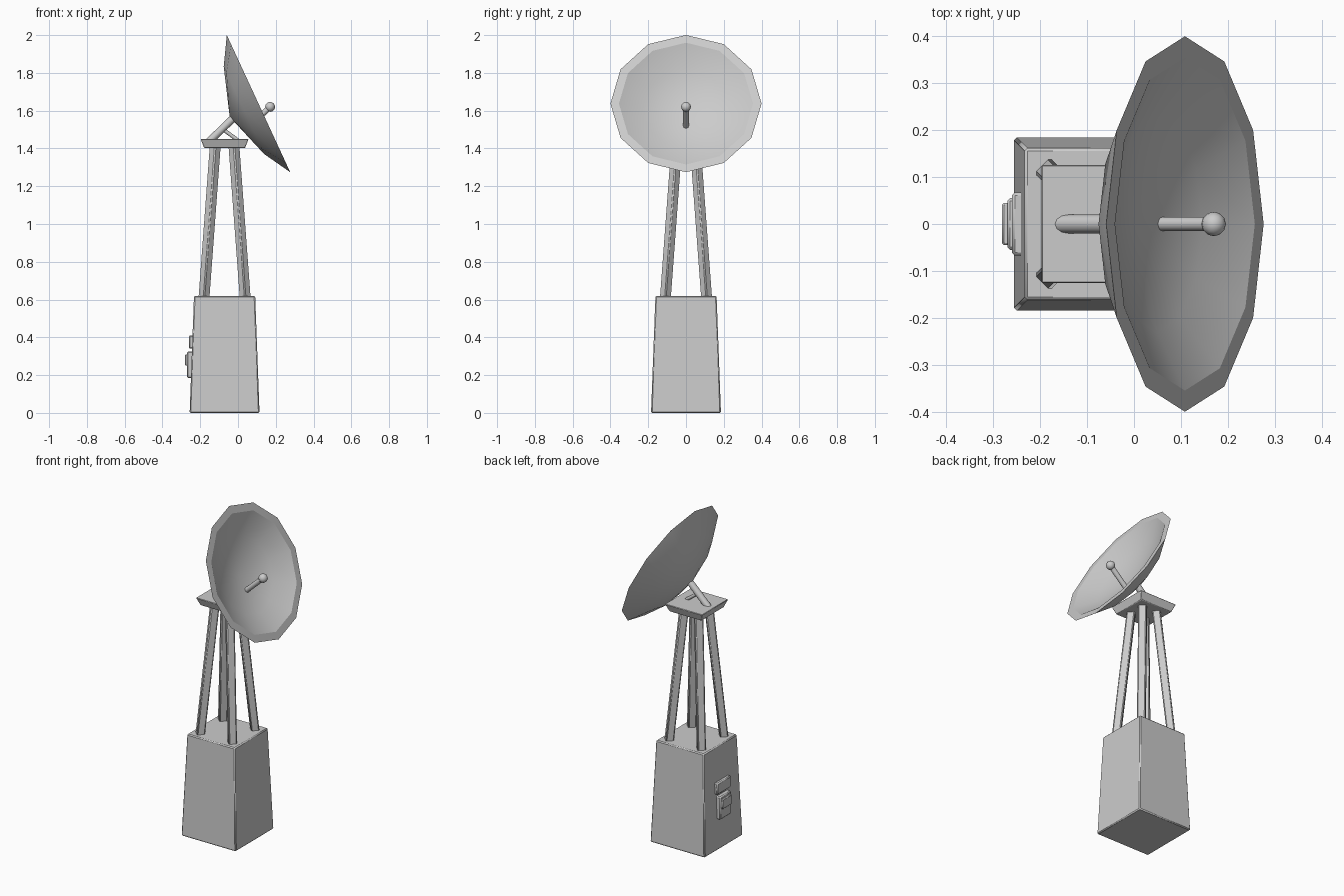
import bpy, bmesh
from math import sin, cos, tau, radians
from mathutils import Vector, Matrix

if "Cube" in bpy.data.objects:
    bpy.data.objects.remove(bpy.data.objects["Cube"])

CX = -0.071  # tower centre line


def finish(bm, name, bevel=0, angle=30, mat=None):
    if mat:
        bm.transform(mat)
    bmesh.ops.recalc_face_normals(bm, faces=bm.faces)
    me = bpy.data.meshes.new(name)
    bm.to_mesh(me)
    bm.free()
    ob = bpy.data.objects.new(name, me)
    bpy.context.collection.objects.link(ob)
    bpy.ops.object.select_all(action='DESELECT')
    bpy.context.view_layer.objects.active = ob
    ob.select_set(True)
    bpy.ops.object.shade_smooth_by_angle(angle=radians(angle))
    if bevel:
        m = ob.modifiers.new("bevel", 'BEVEL')
        m.width, m.segments, m.limit_method = bevel, 1, 'ANGLE'
    return ob


def loft(name, low, high, diamond=False, bevel=0):
    """Four-sided solid between two sections (x, y, z, half_x, half_y)."""
    unit = ((1, 0), (0, 1), (-1, 0), (0, -1)) if diamond else ((1, 1), (-1, 1), (-1, -1), (1, -1))
    bm = bmesh.new()
    a, b = [[bm.verts.new((x + u * hx, y + v * hy, z)) for u, v in unit]
            for x, y, z, hx, hy in (low, high)]
    bm.faces.new(a)
    bm.faces.new(b)
    for i in range(4):
        j = (i + 1) % 4
        bm.faces.new((a[i], a[j], b[j], b[i]))
    return finish(bm, name, bevel)


def rod(name, p, q, r, sides=12):
    p, q = Vector(p), Vector(q)
    bm = bmesh.new()
    bmesh.ops.create_cone(bm, cap_ends=True, segments=sides, radius1=r, radius2=r, depth=(q - p).length)
    rot = (q - p).to_track_quat('Z', 'Y').to_matrix().to_4x4()
    return finish(bm, name, mat=Matrix.Translation((p + q) / 2) @ rot, angle=50)


def box(name, x0, x1, hy, z0, z1, bevel):
    xm, hx = (x0 + x1) / 2, (x1 - x0) / 2
    return loft(name, (xm, 0, z0, hx, hy), (xm, 0, z1, hx, hy), bevel=bevel)


# Tapered pedestal
loft("pedestal", (CX, 0, 0, 0.185, 0.185), (CX, 0, 0.62, 0.162, 0.162), bevel=0.006)

# Control boxes on the pedestal's left side
box("upper_control_box", -0.26, -0.225, 0.067, 0.34, 0.41, 0.006)
box("lower_control_box", -0.27, -0.225, 0.055, 0.185, 0.325, 0.006)
box("control_handle", -0.281, -0.265, 0.045, 0.25, 0.31, 0.004)

# Four leaning legs
for sx in (-1, 1):
    for sy in (-1, 1):
        loft("leg", (CX + sx * 0.109, sy * 0.109, 0.61, 0.033, 0.033),
             (CX + sx * 0.049, sy * 0.049, 1.42, 0.033, 0.033), diamond=True, bevel=0.006)

# Flared top plate
loft("top_plate", (CX, 0, 1.402, 0.108, 0.108), (CX, 0, 1.45, 0.127, 0.127), bevel=0.003)

# Dish struts
rod("main_strut", (-0.155, 0, 1.435), (-0.01, 0, 1.575), 0.02)
rod("brace_strut", (-0.003, 0, 1.445), (-0.08, 0, 1.502), 0.01, 8)

# Twelve-sided dish: back shell, flat rim, inner bowl
bm = bmesh.new()
N = 12
profile = [(0.255, -0.085), (0.4, 0), (0.355, 0), (0.23, -0.065)]
rings = [[bm.verts.new((r * cos(tau * i / N), r * sin(tau * i / N), z)) for i in range(N)]
         for r, z in profile]
back, bowl = bm.verts.new((0, 0, -0.168)), bm.verts.new((0, 0, -0.112))
for i in range(N):
    j = (i + 1) % N
    for a, b in zip(rings, rings[1:]):
        bm.faces.new((a[i], a[j], b[j], b[i]))
    bm.faces.new((rings[0][i], rings[0][j], back))
    bm.faces.new((rings[-1][i], rings[-1][j], bowl))
finish(bm, "dish", angle=25,
       mat=Matrix.Translation((0.1085, 0, 1.6375)) @ Matrix.Rotation(radians(65.2), 4, 'Y'))

# Feed arm with ball tip
rod("feed_arm", (0.04, 0, 1.50), (0.165, 0, 1.615), 0.015)
bm = bmesh.new()
bmesh.ops.create_uvsphere(bm, u_segments=12, v_segments=8, radius=0.026)
finish(bm, "feed_tip", angle=60, mat=Matrix.Translation((0.17, 0, 1.62)))
